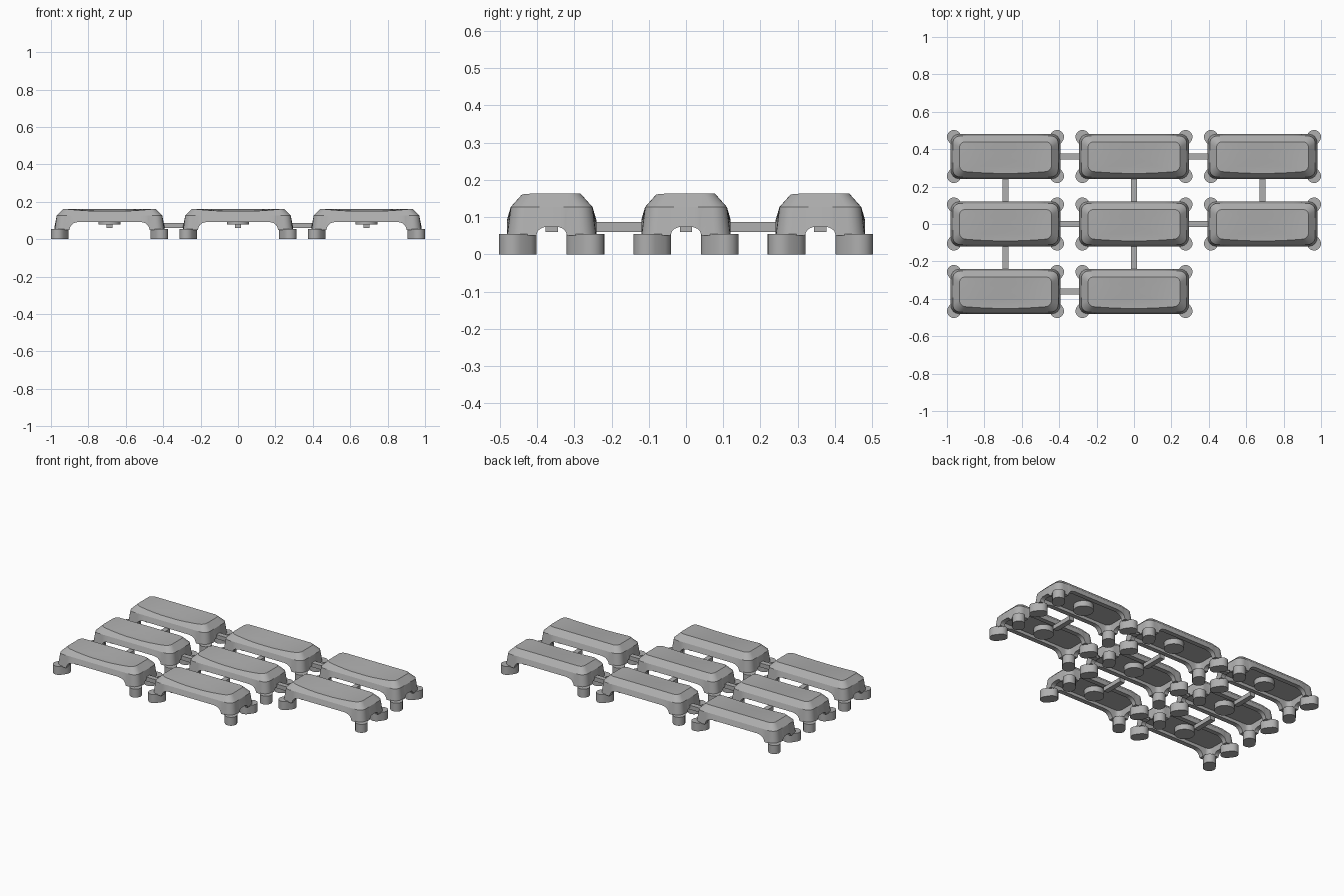
import bpy, bmesh, math

cube = bpy.data.objects.get("Cube")
if cube:
    bpy.data.objects.remove(cube, do_unlink=True)

grey = bpy.data.materials.new("plain_grey")
grey.use_nodes = True
GREY = (0.43, 0.43, 0.43, 1)
grey.diffuse_color = GREY
grey.node_tree.nodes["Principled BSDF"].inputs["Base Color"].default_value = GREY

TOP, SHOULDER, LOW = 0.163, 0.127, 0.05
LONG = [0.215, 0.21, 0.203, 0.19, 0.165, 0.11, 0.055]      # breakpoints along long sides
SHORT = [0.042, 0.037, 0.03, 0.02]                        # breakpoints along short sides
ARCH_LONG = [LOW, 0.066, 0.077, 0.087, 0.093, 0.093, 0.093]
ARCH_SHORT = [LOW, 0.063, 0.069, 0.073]


def ring(hx, hy, r, z=None):
    """Rounded rectangle; z None gives the arched skirt edge."""
    pts = []

    def edge(steps, arch, place):
        seq = list(zip(steps, arch))
        run = [(s, h) for s, h in seq] + [(-s, h) for s, h in reversed(seq)]
        for s, h in run:
            pts.append((*place(s), h if z is None else z))

    def corner(sx, sy, start):
        for i in range(7):
            a = math.radians(start + 15 * i)
            pts.append((sx * (hx - r) + r * math.cos(a), sy * (hy - r) + r * math.sin(a),
                        LOW if z is None else z))

    corner(1, 1, 0)
    edge(LONG, ARCH_LONG, lambda s: (s, hy))
    corner(-1, 1, 90)
    edge(SHORT, ARCH_SHORT, lambda s: (-hx, s))
    corner(-1, -1, 180)
    edge(LONG, ARCH_LONG, lambda s: (-s, -hy))
    corner(1, -1, 270)
    edge(SHORT, ARCH_SHORT, lambda s: (hx, -s))
    return pts


def scoop(x, y):
    """Shallow dish in the top that deepens towards the front."""
    across = max(0, 1 - (x / 0.246) ** 2)
    return TOP - 0.014 * across * min(1, max(0, (0.078 - y) / 0.156))


def finish(bm, name, angle=None):
    bmesh.ops.recalc_face_normals(bm, faces=bm.faces)
    me = bpy.data.meshes.new(name)
    bm.to_mesh(me)
    bm.free()
    me.materials.append(grey)
    if angle:
        me.shade_smooth()
        me.set_sharp_from_angle(angle=math.radians(angle))
    return me


def place(me, name, loc):
    ob = bpy.data.objects.new(name, me)
    ob.location = loc
    bpy.context.collection.objects.link(ob)


def cap_mesh():
    bm = bmesh.new()
    rim = []
    for x, y, z in ring(0.246, 0.078, 0.03, TOP):
        h = scoop(x, y)
        rim.append((x, y - (TOP - h) * 0.9 if y < 0 else y, h))
    loops = [ring(0.264, 0.09, 0.03, 0.113), ring(0.264, 0.09, 0.03),
             ring(0.293, 0.12, 0.045), ring(0.282, 0.11, 0.04, SHOULDER), rim]
    for k in (0.8, 0.6, 0.4, 0.2):
        loops.append([(x * k, y * k, scoop(x * k, y * k)) for x, y, z in rim])
    rows = [[bm.verts.new(p) for p in loop] for loop in loops]
    n = len(rim)
    for a, b in zip(rows, rows[1:]):
        for i in range(n):
            j = (i + 1) % n
            bm.faces.new((a[i], a[j], b[j], b[i]))
    bm.faces.new(rows[0])
    centre = bm.verts.new((0, 0, scoop(0, 0)))
    for i in range(n):
        bm.faces.new((rows[-1][i], rows[-1][(i + 1) % n], centre))
    return finish(bm, "cap", 25)


def feet_mesh():
    """Four short pegs, each stretched along the diagonal of its corner."""
    bm = bmesh.new()
    outer, inner, r = (0.276, 0.105), (0.256, 0.077), 0.037
    axis = math.atan2(outer[1] - inner[1], outer[0] - inner[0])
    outline = []
    for (cx, cy), start in ((outer, axis - math.pi / 2), (inner, axis + math.pi / 2)):
        for i in range(9):
            a = start + math.pi * i / 8
            outline.append((cx + r * math.cos(a), cy + r * math.sin(a)))
    for sx in (1, -1):
        for sy in (1, -1):
            face = bm.faces.new([bm.verts.new((x * sx, y * sy, 0)) for x, y in outline])
            up = bmesh.ops.extrude_face_region(bm, geom=[face])["geom"]
            bmesh.ops.translate(bm, vec=(0, 0, 0.055),
                                verts=[v for v in up if isinstance(v, bmesh.types.BMVert)])
    return finish(bm, "feet", 35)


def boss_mesh():
    bm = bmesh.new()
    bmesh.ops.create_cone(bm, cap_ends=True, segments=32, radius1=0.059, radius2=0.059, depth=0.04)
    return finish(bm, "boss", 35)


def bar_mesh(sx, sy):
    bm = bmesh.new()
    bmesh.ops.create_cube(bm, size=1)
    bmesh.ops.scale(bm, vec=(sx, sy, 0.027), verts=bm.verts)
    return finish(bm, "bar")


# Grid of caps joined by runner bars, with the front left place empty
DX, DY = 0.687, 0.361
cells = [(c, r) for r in (1, 0, -1) for c in (-1, 0, 1) if (c, r) != (1, -1)]
cap, feet, boss = cap_mesh(), feet_mesh(), boss_mesh()
side_bar, depth_bar = bar_mesh(0.13, 0.033), bar_mesh(0.033, 0.15)
for c, r in cells:
    x, y = c * DX, r * DY
    place(cap, "cap", (x, y, 0))
    place(feet, "cap_feet", (x, y, 0))
    place(boss, "centre_boss", (x, y, 0.098))
    if (c + 1, r) in cells:
        place(side_bar, "side_runner", (x + DX / 2, y, 0.0735))
    if (c, r - 1) in cells:
        place(depth_bar, "depth_runner", (x, y - DY / 2, 0.0735))
